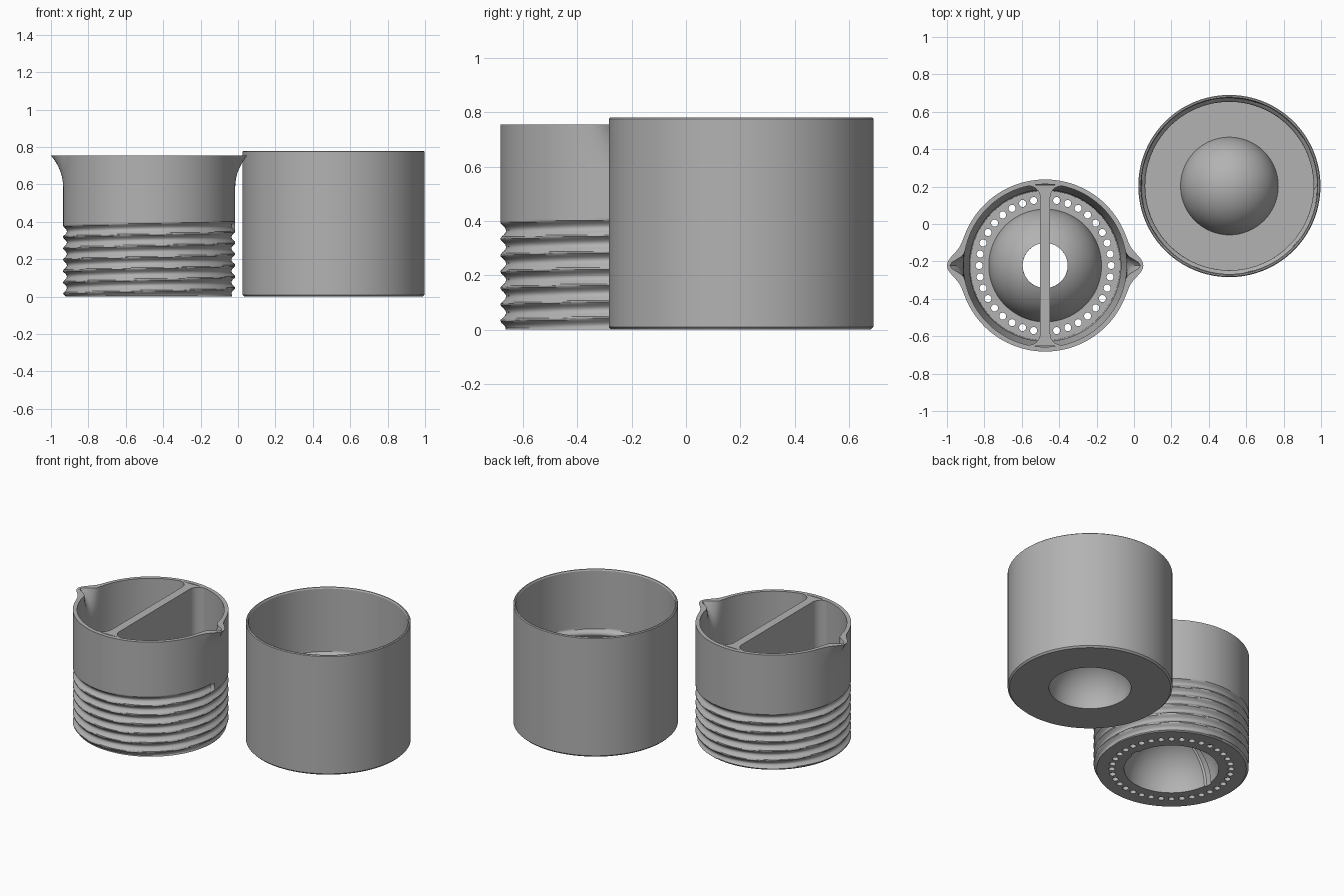
import bpy, bmesh
from math import sin, cos, pi, sqrt, exp, radians, tau

if "Cube" in bpy.data.objects:
    bpy.data.objects.remove(bpy.data.objects["Cube"])

grey = bpy.data.materials.new("plain_grey")
grey.use_nodes = True
colour = (0.45, 0.45, 0.45, 1)
grey.diffuse_color = colour
grey.node_tree.nodes["Principled BSDF"].inputs["Base Color"].default_value = colour

SEG = 180
PITCH = 0.0605
CUP = (-0.475, -0.222)
SLEEVE = (0.51, 0.203)


def finish(name, bm, place):
    bmesh.ops.recalc_face_normals(bm, faces=bm.faces[:])
    mesh = bpy.data.meshes.new(name)
    bm.to_mesh(mesh)
    bm.free()
    mesh.materials.append(grey)
    ob = bpy.data.objects.new(name, mesh)
    ob.location = (*place, 0)
    bpy.context.collection.objects.link(ob)
    return ob


def smooth(ob):
    bpy.ops.object.select_all(action='DESELECT')
    ob.select_set(True)
    bpy.context.view_layer.objects.active = ob
    bpy.ops.object.shade_smooth_by_angle(angle=radians(32))


def spin(name, section, place, closed):
    """Sweep section(angle) -> list of (r, z) around the vertical axis."""
    bm = bmesh.new()
    cols = []
    for i in range(SEG):
        a = tau * i / SEG
        cols.append([bm.verts.new((r * cos(a), r * sin(a), z)) for r, z in section(a)])
    n = len(cols[0])
    for i in range(SEG):
        p, q = cols[i], cols[(i + 1) % SEG]
        for j in range(n if closed else n - 1):
            k = (j + 1) % n
            bm.faces.new((p[j], q[j], q[k], p[k]))
    bmesh.ops.remove_doubles(bm, verts=bm.verts[:], dist=1e-5)
    return finish(name, bm, place)


def steps(a, b, n):
    return [a + (b - a) * i / n for i in range(n + 1)]


def thread(a, z, top):
    """Round helical groove, 0 on the crest to 1 at the root."""
    h = (top - PITCH * (1 - a / tau) - z) / PITCH
    t = h % 1
    return sin(pi * t / 0.85) if h > 0 and t < 0.85 else 0


def lip(a, z, start, width):
    """Flare of the two pouring lips on the x axis."""
    d = min(abs(a), abs(a - pi), abs(a - tau))
    s = max(0, (z - start) / (0.755 - start))
    return s ** 2.2 * exp(-(d / width) ** 2)


def dome(radius, a0, a1, n):
    return [(radius * cos(t), radius * sin(t)) for t in steps(a0, a1, n)]


# Threaded cup: outer wall, rim, inner wall, floor and open dome
def cup_section(a):
    pts = [(0.443, 0)]
    for z in steps(0.006, 0.414, 68) + steps(0.45, 0.755, 20):
        r = 0.46 - 0.02 * thread(a, z, 0.405)
        pts.append((min(r, 0.445 + z) + 0.065 * lip(a, z, 0.58, 0.15), z))
    for z in steps(0.755, 0.42, 20):
        pts.append((0.435 + 0.075 * lip(a, z, 0.54, 0.085), z))
    pts += [(0.405, 0.34), (0.40, 0.03)]
    pts += dome(0.303, 0.1, 1.163, 16)
    # shallow key grooves under the dome
    groove = 0.011 if min(abs(a), abs(a - pi), abs(a - tau)) < 0.08 else 0
    pts += dome(0.28 + groove, 1.128, 0, 16)
    return pts


cup = spin("threaded_cup", cup_section, CUP, True)

# Ring of drain holes through the floor
bm = bmesh.new()
for i in range(36):
    a = tau * i / 36
    ret = bmesh.ops.create_cone(bm, cap_ends=True, segments=14, radius1=0.019,
                                radius2=0.019, depth=0.16)
    bmesh.ops.translate(bm, verts=ret["verts"], vec=(0.353 * cos(a), 0.353 * sin(a), 0.01))
cutter = finish("drain_hole_cutter", bm, CUP)
cutter.hide_render = True
mod = cup.modifiers.new("drain_holes", 'BOOLEAN')
mod.object = cutter
mod.operation = 'DIFFERENCE'
mod.solver = 'EXACT'
bpy.context.view_layer.objects.active = cup
bpy.ops.object.modifier_apply(modifier=mod.name)
bpy.data.objects.remove(cutter)
smooth(cup)

# Divider wall with filleted ends, resting on the dome
bm = bmesh.new()
half = steps(0, 0.365, 24) + [0.365 + 0.06 * sin(t) for t in steps(0.2, 1.5, 7)] + [0.43]
rings = []
for y in [-v for v in reversed(half[1:])] + half:
    v = abs(y)
    w = 0.027
    if v > 0.365:
        w = 0.087 - sqrt(max(0, 0.06 ** 2 - (v - 0.365) ** 2))
    w = 0.095 if v == 0.43 else w
    low = max(0.02, sqrt(max(0, 0.292 ** 2 - y * y)))
    rings.append([bm.verts.new(p) for p in
                  ((-w, y, low), (w, y, low), (w, y, 0.755), (-w, y, 0.755))])
for p, q in zip(rings, rings[1:]):
    for j in range(4):
        k = (j + 1) % 4
        bm.faces.new((p[j], q[j], q[k], p[k]))
bm.faces.new(rings[0])
bm.faces.new(rings[-1])
smooth(finish("divider_wall", bm, CUP))


# Outer sleeve: closed dome, bottom, outer wall, threaded inner wall, floor
def sleeve_section(a):
    pts = dome(0.243, pi / 2, 0, 16)
    pts += [(0.477, 0), (0.487, 0.01), (0.487, 0.775), (0.482, 0.78),
            (0.475, 0.78), (0.47, 0.772)]
    pts += [(0.47 - 0.02 * thread(a, z, 0.40), z) for z in steps(0.41, 0.03, 64)]
    pts += dome(0.263, 0.115, pi / 2, 16)
    return pts


smooth(spin("outer_sleeve", sleeve_section, SLEEVE, False))
